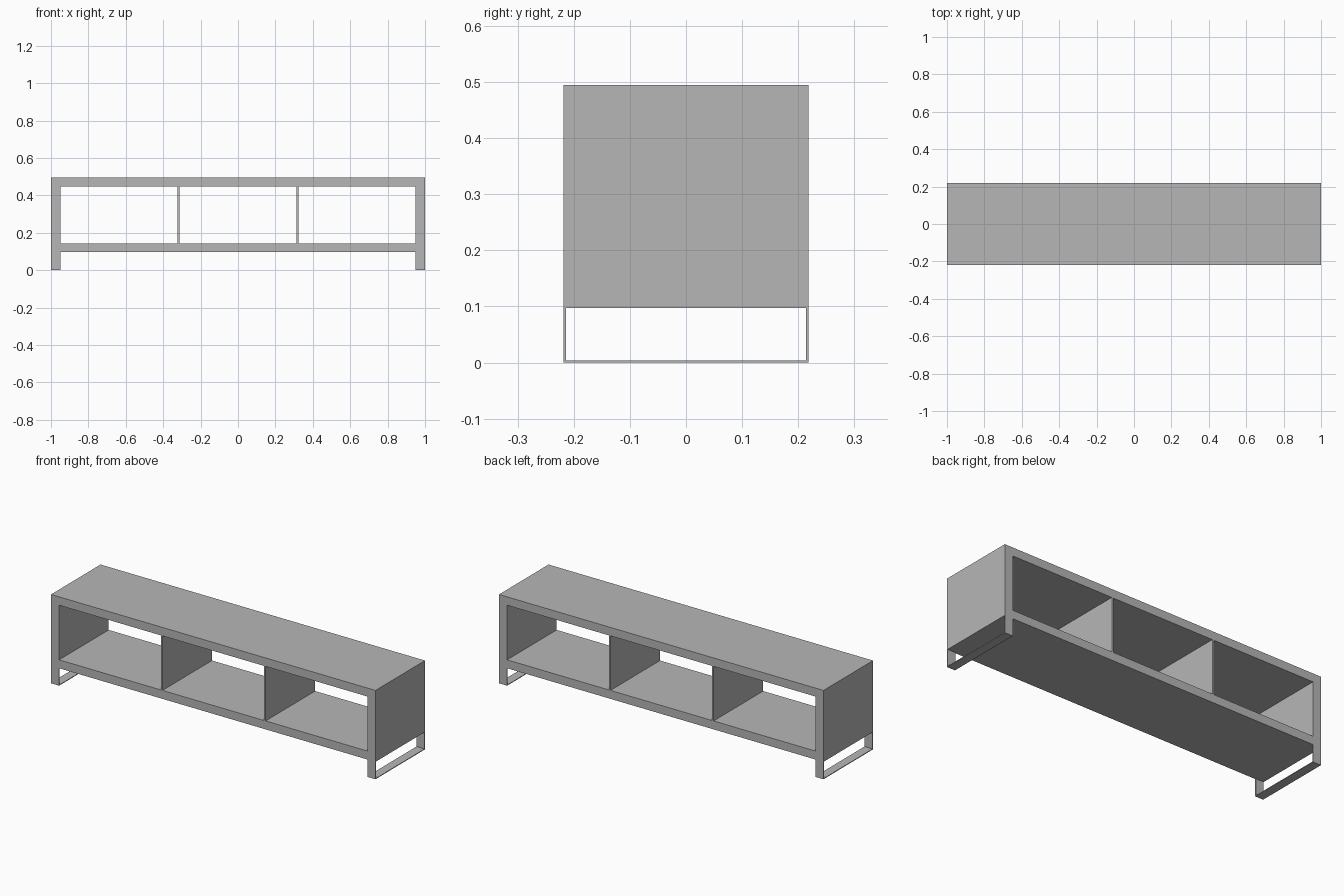
import bpy
import bmesh
from mathutils import Vector

if "Cube" in bpy.data.objects:
    bpy.data.objects.remove(bpy.data.objects["Cube"], do_unlink=True)

# Overall proportions
HALF_W, HALF_D = 1.0, 0.218
BASE, TOP = 0.097, 0.495
END, SLAB = 0.05, 0.047
STRAP = 0.004

grey = bpy.data.materials.new("warm_free_grey")
grey.use_nodes = True
grey.diffuse_color = (0.47, 0.47, 0.47, 1)
grey.node_tree.nodes["Principled BSDF"].inputs["Base Color"].default_value = grey.diffuse_color


def extrude_quads(name, points, quads, direction):
    """Extrude a flat sheet of quads into a solid part."""
    bm = bmesh.new()
    verts = [bm.verts.new(p) for p in points]
    faces = [bm.faces.new([verts[i] for i in q]) for q in quads]
    result = bmesh.ops.extrude_face_region(bm, geom=faces, use_keep_orig=True)
    moved = [g for g in result["geom"] if isinstance(g, bmesh.types.BMVert)]
    bmesh.ops.translate(bm, verts=moved, vec=Vector(direction))
    bmesh.ops.recalc_face_normals(bm, faces=bm.faces)
    mesh = bpy.data.meshes.new(name)
    bm.to_mesh(mesh)
    bm.free()
    mesh.materials.append(grey)
    obj = bpy.data.objects.new(name, mesh)
    bpy.context.collection.objects.link(obj)
    return obj


def rectangle(x, low, high):
    return [(-x, low), (x, low), (x, high), (-x, high)]


# Open cabinet body: a rectangular ring running front to back
ring = rectangle(HALF_W, BASE, TOP) + rectangle(HALF_W - END, BASE + SLAB, TOP - SLAB)
extrude_quads("cabinet_body", [(x, -HALF_D, z) for x, z in ring],
              [(i, (i + 1) % 4, (i + 1) % 4 + 4, i + 4) for i in range(4)],
              (0, 2 * HALF_D, 0))

# Two thin dividers and two flat-strap sled legs
for side, sign in (("left", 1), ("right", -1)):
    panel = rectangle(0.005, BASE + SLAB, TOP - SLAB)
    extrude_quads(side + "_divider", [(sign * 0.318 + x, -HALF_D, z) for x, z in panel],
                  [(0, 1, 2, 3)], (0, 2 * HALF_D, 0))

    outer = rectangle(HALF_D, 0, BASE)
    inner = rectangle(HALF_D - STRAP, STRAP, BASE)
    extrude_quads(side + "_sled_leg", [(sign * HALF_W, y, z) for y, z in outer + inner],
                  [(0, 1, 5, 4), (1, 2, 6, 5), (3, 0, 4, 7)], (-sign * END, 0, 0))
